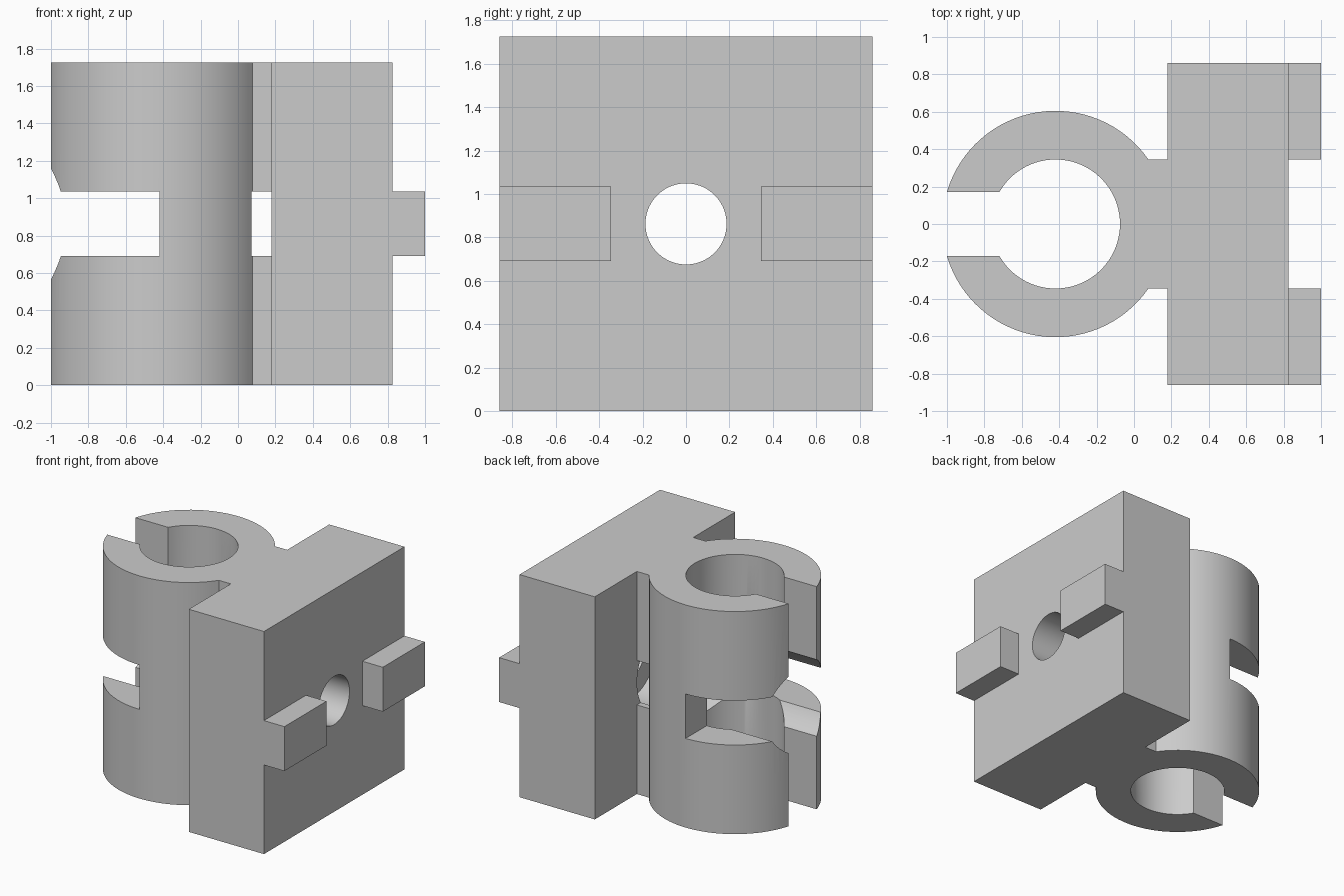
import bpy, bmesh, math
from mathutils import Matrix, Vector

old = bpy.data.objects.get("Cube")
if old:
    bpy.data.objects.remove(old, do_unlink=True)

HEIGHT = 1.725
MID = HEIGHT / 2
HALF = 0.172           # half height of tabs and slots
CENTRE = -0.42         # clip axis
OUTER, BORE = 0.605, 0.345

grey = bpy.data.materials.new("plain grey")
grey.use_nodes = True
grey.diffuse_color = (0.6, 0.6, 0.6, 1)
grey.node_tree.nodes["Principled BSDF"].inputs["Base Color"].default_value = (0.6, 0.6, 0.6, 1)


def finish(name, bm):
    bmesh.ops.recalc_face_normals(bm, faces=bm.faces)
    mesh = bpy.data.meshes.new(name)
    bm.to_mesh(mesh)
    bm.free()
    mesh.materials.append(grey)
    obj = bpy.data.objects.new(name, mesh)
    bpy.context.collection.objects.link(obj)
    return obj


def box(name, low, high):
    bm = bmesh.new()
    low, high = Vector(low), Vector(high)
    bmesh.ops.create_cube(bm, size=1)
    bmesh.ops.scale(bm, vec=high - low, verts=bm.verts)
    bmesh.ops.translate(bm, vec=(low + high) / 2, verts=bm.verts)
    return finish(name, bm)


def rod_along_x(name, radius, start, end):
    bm = bmesh.new()
    place = Matrix.Translation(((start + end) / 2, 0, MID)) @ Matrix.Rotation(math.pi / 2, 4, "Y")
    bmesh.ops.create_cone(bm, cap_ends=True, segments=72, radius1=radius,
                          radius2=radius, depth=end - start, matrix=place)
    return finish(name, bm)


def arc(radius, a, b, steps):
    return [(CENTRE + radius * math.cos(a + (b - a) * i / steps),
             radius * math.sin(a + (b - a) * i / steps)) for i in range(steps + 1)]


# Clamp body: block, neck and open ring in one extruded outline
neck = math.asin(BORE / OUTER)
mouth = math.pi - math.asin(HALF / OUTER)
inner = math.pi - math.asin(HALF / BORE)
half_block = [(0.825, 0.86), (0.18, 0.86), (0.18, BORE)]
outline = half_block + arc(OUTER, neck, mouth, 32) + arc(BORE, inner, -inner, 64)
outline += arc(OUTER, -mouth, -neck, 32) + [(x, -y) for x, y in reversed(half_block)]
bm = bmesh.new()
base = bm.faces.new([bm.verts.new((x, y, 0)) for x, y in outline])
top = bmesh.ops.extrude_face_region(bm, geom=[base])
bmesh.ops.translate(bm, vec=(0, 0, HEIGHT),
                    verts=[v for v in top["geom"] if isinstance(v, bmesh.types.BMVert)])
body = finish("clamp_body", bm)

# Slots, screw hole and screw head recess
cutters = [
    box("ring_slot_cutter", (-1.2, -0.8, MID - HALF), (CENTRE, 0.8, MID + HALF)),
    box("neck_slot_cutter", (0.073, -0.4, MID - HALF), (0.18, 0.4, MID + HALF)),
    rod_along_x("head_recess_cutter", 0.343, -1.2, 0.48),
    rod_along_x("screw_hole_cutter", 0.187, 0.3, 1.2),
]
bpy.ops.object.select_all(action="DESELECT")
bpy.context.view_layer.objects.active = body
body.select_set(True)
for cutter in cutters:
    cutter.hide_render = True
    cut = body.modifiers.new(cutter.name, "BOOLEAN")
    cut.operation = "DIFFERENCE"
    cut.solver = "EXACT"
    cut.object = cutter
    bpy.ops.object.modifier_apply(modifier=cut.name)
    bpy.data.objects.remove(cutter, do_unlink=True)
bpy.ops.object.shade_smooth_by_angle(angle=math.radians(30))

# Locating tabs on the flat face
for side, low, high in (("left", 0.345, 0.86), ("right", -0.86, -0.345)):
    box(side + "_locating_tab", (0.825, low, MID - HALF), (1, high, MID + HALF))
